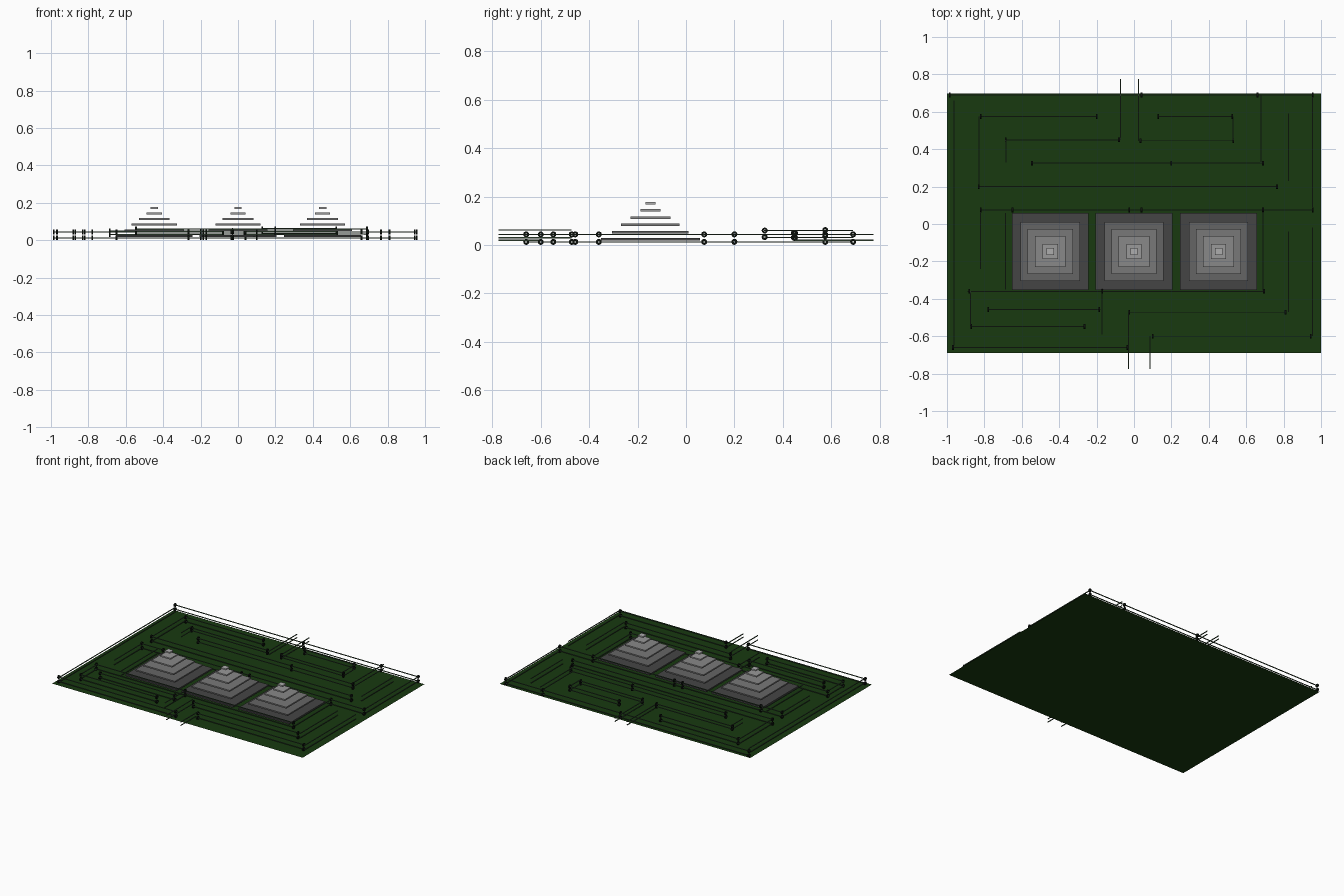
import bpy, bmesh
from math import pi
from mathutils import Matrix

if "Cube" in bpy.data.objects:
    bpy.data.objects.remove(bpy.data.objects["Cube"])


def material(name, r, g, b):
    m = bpy.data.materials.new(name)
    m.diffuse_color = (r, g, b, 1)
    m.use_nodes = True
    m.node_tree.nodes["Principled BSDF"].inputs["Base Color"].default_value = m.diffuse_color
    return m


def finish(name, bm, mat):
    me = bpy.data.meshes.new(name)
    bm.to_mesh(me)
    bm.free()
    me.materials.append(mat)
    ob = bpy.data.objects.new(name, me)
    bpy.context.collection.objects.link(ob)
    return ob


def add_box(bm, c, s):
    bmesh.ops.create_cube(bm, size=1, matrix=Matrix.Translation(c) @ Matrix.Diagonal((*s, 1)))


def add_ring(bm, x, y, z, outer=0.0125, inner=0.0045, width=0.009, n=12):
    # washer around the x axis
    rows = []
    for r, dx in ((outer, -width / 2), (outer, width / 2), (inner, width / 2), (inner, -width / 2)):
        rows.append([bm.verts.new(Matrix.Translation((x + dx, y, z)) @
                     (Matrix.Rotation(2 * pi * i / n, 4, 'X') @ Matrix.Translation((0, r, 0))).translation)
                     for i in range(n)])
    for k in range(4):
        a, b = rows[k], rows[(k + 1) % 4]
        for i in range(n):
            j = (i + 1) % n
            bm.faces.new((a[i], a[j], b[j], b[i]))


# flat ground board
green = material("board_green", 0.009, 0.042, 0.005)
bm = bmesh.new()
bmesh.ops.create_grid(bm, x_segments=1, y_segments=1, size=1,
                      matrix=Matrix.Translation((0, 0.003, 0)) @ Matrix.Diagonal((1, 0.694, 1, 1)))
finish("board", bm, green)

# three stepped stacks of floating square plates, lighter towards the top
halves = (0.205, 0.158, 0.121, 0.082, 0.041, 0.02)
greys = (0.06, 0.13, 0.19, 0.25, 0.32, 0.42)
mats = [material("plate_grey_%d" % i, g, g, g) for i, g in enumerate(greys)]
for n, x in enumerate((-0.448, 0, 0.452)):
    for i, h in enumerate(halves):
        bm = bmesh.new()
        add_box(bm, (x, -0.147, 0.0235 + 0.03 * i), (2 * h, 2 * h, 0.01))
        finish("stack_%d_plate_%d" % (n + 1, i + 1), bm, mats[i])

# cross wires: y, x start, x end, heights, ring positions
LOW = (0.013, 0.044)
HIGH = (0.031, 0.06)
cross = [
    (0.69, -0.99, 0.955, LOW, (-0.985, 0.04, 0.66, 0.955)),
    (0.575, -0.83, -0.2, LOW, (-0.82, -0.2)),
    (0.575, 0.125, 0.53, (0.037, 0.062), (0.13, 0.525)),
    (0.45, -0.69, -0.08, HIGH[:1] + (0.05,), (-0.685, -0.08)),
    (0.445, 0.03, 0.53, HIGH[:1] + (0.05,), (0.035, 0.53)),
    (0.325, -0.55, 0.69, (0.033, 0.06), (-0.545, 0.2, 0.69)),
    (0.2, -0.83, 0.77, LOW, (-0.83, 0.765)),
    (0.075, -0.82, 0.955, LOW, (-0.82, -0.65, -0.025, 0.04, 0.69, 0.955)),
    (-0.36, -0.89, 0.7, LOW, (-0.88, -0.17, 0.695)),
    (-0.457, -0.78, -0.18, LOW, (-0.78, -0.185)),
    (-0.472, -0.03, 0.81, LOW, (-0.025, 0.81)),
    (-0.548, -0.875, -0.26, LOW, (-0.87, -0.265)),
    (-0.6, 0.1, 0.95, LOW, (0.1, 0.945)),
    (-0.66, -0.97, -0.03, LOW, (-0.968, -0.035)),
]
# lengthwise wires: x, y start, y end, heights
along = [
    (-0.962, -0.65, 0.66, LOW), (-0.828, 0.2, 0.575, LOW), (-0.685, 0.33, 0.45, HIGH),
    (-0.82, -0.24, 0.075, LOW), (-0.688, -0.35, 0.06, LOW), (-0.875, -0.545, -0.36, LOW),
    (-0.072, 0.45, 0.775, (0.02, 0.044)), (0.025, 0.445, 0.775, (0.02, 0.044)),
    (0.53, 0.45, 0.575, HIGH), (0.68, 0.33, 0.69, HIGH), (0.825, 0.23, 0.59, LOW),
    (0.955, 0.08, 0.69, LOW), (0.69, -0.355, 0.07, LOW), (0.825, -0.47, -0.04, LOW),
    (0.955, -0.6, -0.02, LOW), (-0.03, -0.775, -0.472, (0.03, 0.062)),
    (0.085, -0.775, -0.6, (0.02, 0.044)), (-0.17, -0.59, -0.36, LOW),
]
wire_mat = material("wire_green", 0.045, 0.085, 0.045)
ring_mat = material("ring_black", 0.004, 0.006, 0.004)
T = 0.005
wires, rings = bmesh.new(), bmesh.new()
for y, x0, x1, zs, xs in cross:
    for z in zs:
        add_box(wires, ((x0 + x1) / 2, y, z), (x1 - x0, T, T))
        for x in xs:
            add_ring(rings, x, y, z)
finish("cross_wires", wires, wire_mat)
bmesh.ops.recalc_face_normals(rings, faces=rings.faces)
finish("wire_rings", rings, ring_mat)
wires = bmesh.new()
for x, y0, y1, zs in along:
    for z in zs:
        add_box(wires, (x, (y0 + y1) / 2, z), (T, y1 - y0, T))
finish("lengthwise_wires", wires, wire_mat)
